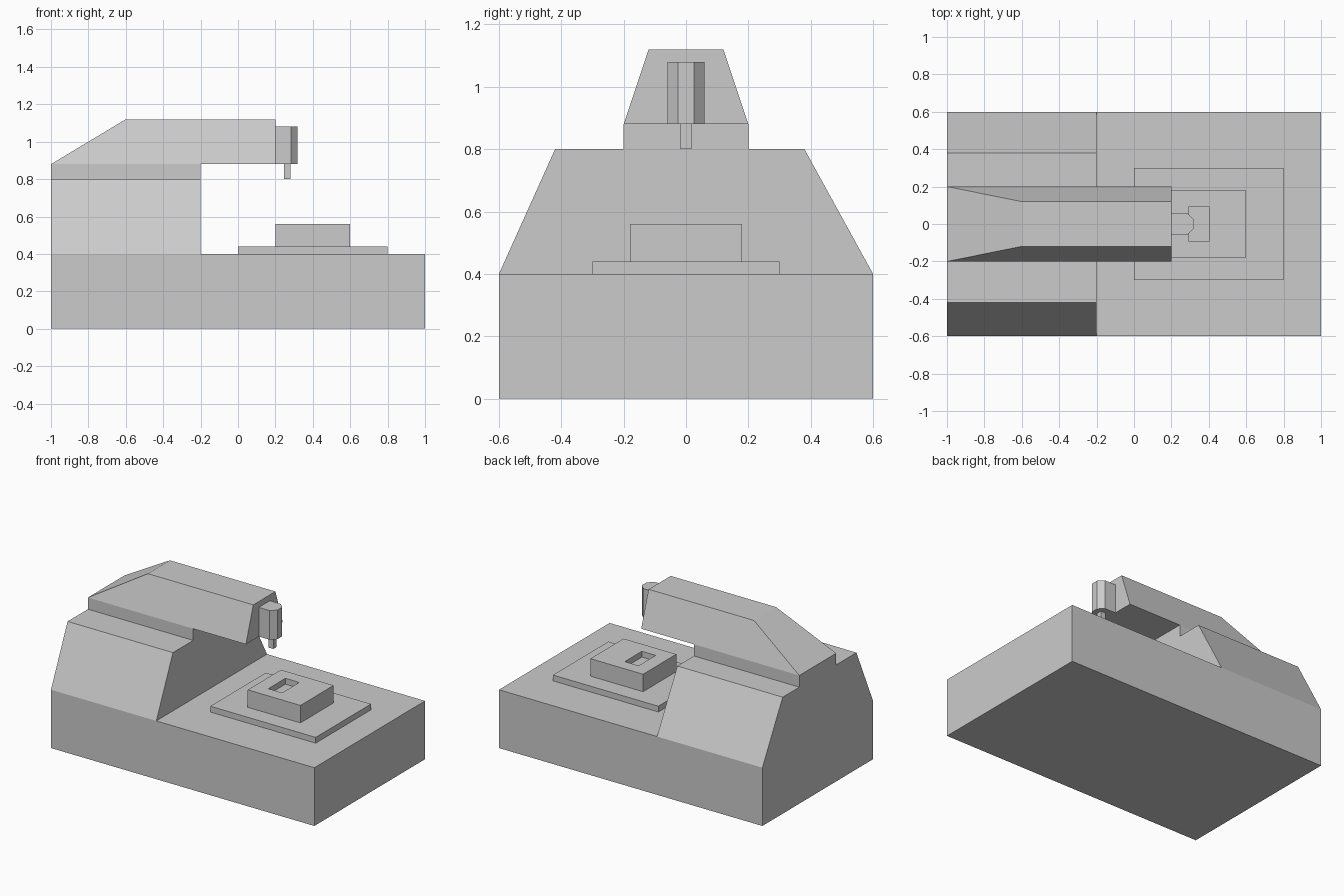
import bpy

if "Cube" in bpy.data.objects:
    bpy.data.objects.remove(bpy.data.objects["Cube"])


def rect(x0, x1, y0, y1):
    return [(x0, y0), (x1, y0), (x1, y1), (x0, y1)]


def loft(name, *levels):
    """Closed solid skinned through (z, outline) levels, from the bottom up."""
    n = len(levels[0][1])
    verts = [(x, y, z) for z, outline in levels for x, y in outline]
    faces = [tuple(reversed(range(n))), tuple(range(len(verts) - n, len(verts)))]
    for k in range(len(levels) - 1):
        for i in range(n):
            a, b = k * n + i, k * n + (i + 1) % n
            faces.append((a, b, b + n, a + n))
    mesh = bpy.data.meshes.new(name)
    mesh.from_pydata(verts, [], faces)
    mesh.update()
    obj = bpy.data.objects.new(name, mesh)
    bpy.context.collection.objects.link(obj)
    return obj


def box(name, outline, z0, z1):
    return loft(name, (z0, outline), (z1, outline))


# Machine bed and the tapered column at its back end
box("base", rect(-1, 1, -0.6, 0.6), 0, 0.4)
loft("column", (0.4, rect(-1, -0.2, -0.6, 0.6)), (0.8, rect(-1, -0.2, -0.42, 0.38)))

# Riser and the overhanging arm with its sloped sides and rear
box("arm_riser", rect(-1, -0.2, -0.2, 0.2), 0.8, 0.88)
loft("arm", (0.88, rect(-1, 0.2, -0.2, 0.2)), (1.12, rect(-0.6, 0.2, -0.12, 0.12)))

# Chamfered tool head and the bit below it
head = [(0.2, -0.06), (0.283, -0.06), (0.318, -0.025),
        (0.318, 0.025), (0.283, 0.06), (0.2, 0.06)]
box("tool_head", head, 0.88, 1.08)
box("tool_bit", rect(0.245, 0.281, -0.018, 0.018), 0.8, 0.88)

# Work table, and the workpiece with a shallow pocket in its top
box("work_table", rect(0, 0.8, -0.3, 0.3), 0.4, 0.44)
outer, pocket = rect(0.2, 0.6, -0.18, 0.18), rect(0.295, 0.4, -0.093, 0.093)
loft("workpiece", (0.44, outer), (0.56, outer), (0.56, pocket), (0.52, pocket))
